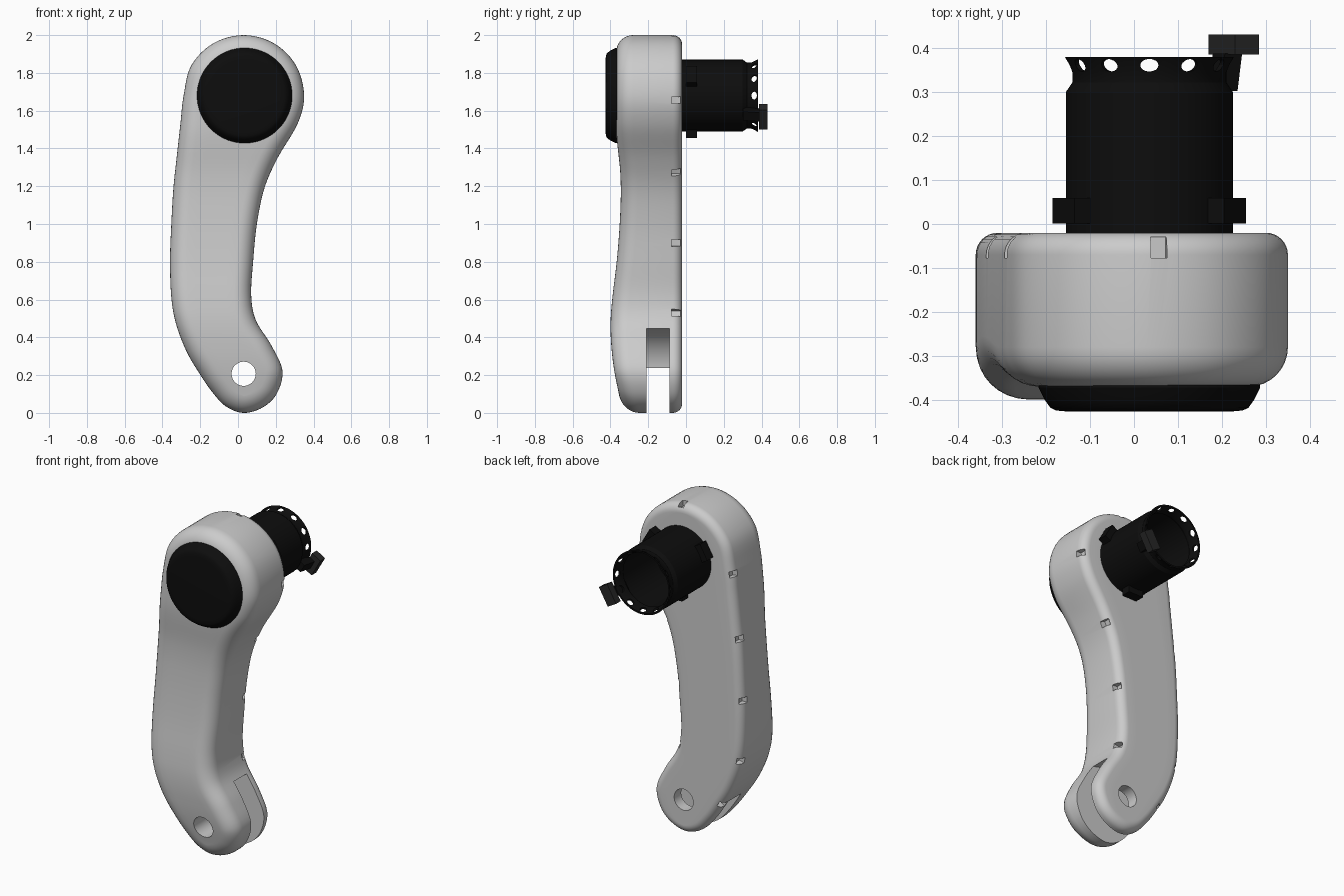
import bpy, bmesh, math
from mathutils import Vector, Matrix

if "Cube" in bpy.data.objects:
    bpy.data.objects.remove(bpy.data.objects["Cube"])

AX, AZ = 0.035, 1.68          # axis of the cap and tube
PX, PZ = 0.03, 0.207          # lower pivot hole

def material(name, v):
    m = bpy.data.materials.new(name)
    m.diffuse_color = (v, v, v, 1)
    m.use_nodes = True
    m.node_tree.nodes["Principled BSDF"].inputs["Base Color"].default_value = m.diffuse_color
    return m

black = material("black", 0.004)
charcoal = material("charcoal", 0.02)

def finish(bm, name, mat=None):
    bmesh.ops.recalc_face_normals(bm, faces=bm.faces)
    me = bpy.data.meshes.new(name)
    bm.to_mesh(me)
    bm.free()
    ob = bpy.data.objects.new(name, me)
    bpy.context.collection.objects.link(ob)
    if mat:
        me.materials.append(mat)
    return ob

def activate(ob):
    bpy.ops.object.select_all(action='DESELECT')
    ob.select_set(True)
    bpy.context.view_layer.objects.active = ob

def smooth(ob, deg=35):
    activate(ob)
    bpy.ops.object.shade_smooth_by_angle(angle=math.radians(deg))

def cut(ob, bm):
    cutter = finish(bm, "cutter")
    cutter.hide_render = True
    mod = ob.modifiers.new("cut", 'BOOLEAN')
    mod.operation, mod.solver, mod.object = 'DIFFERENCE', 'EXACT', cutter
    activate(ob)
    bpy.ops.object.modifier_apply(modifier=mod.name)
    bpy.data.objects.remove(cutter)

def add_box(bm, centre, size, angle=0.0):
    # box whose local x points along `angle` in the xz plane
    m = (Matrix.Translation(centre) @ Matrix.Rotation(-angle, 4, 'Y')
         @ Matrix.Diagonal((*size, 1)))
    return bmesh.ops.create_cube(bm, size=1, matrix=m)['verts']

def add_y_cylinder(bm, x, z, r, y0, y1, n=64):
    m = Matrix.Translation((x, (y0 + y1) / 2, z)) @ Matrix.Rotation(math.pi / 2, 4, 'X')
    bmesh.ops.create_cone(bm, cap_ends=True, segments=n, radius1=r, radius2=r,
                          depth=y1 - y0, matrix=m)

def lathe(profile, name, mat, closed, n=72):
    # spin an (r, y) profile about the cap axis
    bm = bmesh.new()
    rings = [[bm.verts.new((AX + r * math.cos(t), y, AZ + r * math.sin(t)))
              for t in (2 * math.pi * i / n for i in range(n))] for r, y in profile]
    pairs = list(zip(rings, rings[1:])) + ([(rings[-1], rings[0])] if closed else [])
    for a, b in pairs:
        for i in range(n):
            j = (i + 1) % n
            bm.faces.new((a[i], a[j], b[j], b[i]))
    if not closed:
        bm.faces.new(rings[0])
        bm.faces.new(rings[-1])
    return finish(bm, name, mat)

# Arm outline, right and left sides from top to bottom
right = [(.19, 1.957), (.307, 1.84), (.35, 1.68), (.315, 1.53), (.21, 1.35), (.14, 1.19),
         (.10, 1.0), (.08, .8), (.07, .62), (.095, .49), (.175, .36), (.235, .225),
         (.207, .105), (.133, .03)]
left = [(-.13, 1.957), (-.247, 1.84), (-.288, 1.68), (-.305, 1.53), (-.325, 1.35),
        (-.342, 1.19), (-.353, 1.0), (-.36, .8), (-.352, .6), (-.325, .46), (-.27, .32),
        (-.205, .21), (-.14, .115), (-.065, .035)]
ctrl = [Vector(p) for p in [(.03, 2.0)] + right + [(.03, 0)] + left[::-1]]
outline, K, S = [], len(ctrl), 6
for i in range(K):
    a, b, c, d = (ctrl[(i + k) % K] for k in (-1, 0, 1, 2))
    for s in range(S):
        t = s / S
        outline.append(0.5 * (2 * b + (c - a) * t + (2 * a - 5 * b + 4 * c - d) * t ** 2
                              + (3 * b - a - 3 * c + d) * t ** 3))
N = len(outline)
H = N // 2
normals = []
for i in range(N):
    d = outline[(i + 1) % N] - outline[i - 1]
    normals.append(Vector((-d.y, d.x)).normalized())

# Front surface depth along the height
depth = [(-.2, -.32), (0, -.335), (.1, -.355), (.25, -.387), (.45, -.403), (.6, -.392),
         (.8, -.366), (1, -.35), (1.2, -.343), (1.35, -.353), (1.45, -.37), (2.3, -.37)]

def front_y(z):
    def lin(q):
        for (z0, y0), (z1, y1) in zip(depth, depth[1:]):
            if q <= z1:
                return y0 + (y1 - y0) * (q - z0) / (z1 - z0)
    return sum(lin(z + k * .02) for k in range(-4, 5)) / 9

# Arm body: rounded rings from back to front, then caps
bm = bmesh.new()
RB, RF, BACK = .05, .09, -.02
if (outline[0] + normals[0] * .1).y > outline[0].y:
    normals = [-v for v in normals]      # point inward
rings = []
for front, r in ((False, RB), (True, RF)):
    for k in range(9):
        t = math.pi / 2 * k / 8
        u = t if front else math.pi / 2 - t
        ins, rise = r * (1 - math.cos(u)), r * (1 - math.sin(u))
        ring = []
        for p, nv in zip(outline, normals):
            q = p + nv * ins
            ring.append(bm.verts.new((q.x, front_y(q.y) + rise if front else BACK - rise, q.y)))
        rings.append(ring)
for a, b in zip(rings, rings[1:]):
    for i in range(N):
        j = (i + 1) % N
        bm.faces.new((a[i], a[j], b[j], b[i]))
M = 6
for ring, front in ((rings[0], False), (rings[-1], True)):
    rows = []
    for i in range(H + 1):
        if i in (0, H):
            rows.append([ring[i]] * (M + 1))
            continue
        row = [ring[i]]
        for k in range(1, M):
            q = ring[i].co.lerp(ring[N - i].co, k / M)
            row.append(bm.verts.new((q.x, front_y(q.z) if front else BACK, q.z)))
        rows.append(row + [ring[N - i]])
    for a, b in zip(rows, rows[1:]):
        for k in range(M):
            f = list(dict.fromkeys((a[k], a[k + 1], b[k + 1], b[k])))
            bm.faces.new(f)
arm = finish(bm, "arm_body")

# Lower fork slot and pivot hole
bm = bmesh.new()
add_y_cylinder(bm, PX, PZ, .255, -.21, -.088, 96)
cut(arm, bm)
bm = bmesh.new()
add_y_cylinder(bm, PX, PZ, .064, -.6, .2)
cut(arm, bm)

# Small notches along the back edge
bm = bmesh.new()
spots = [(side, z) for side in (0, 1) for z in (1.65, 1.28, .91, .53)] + [(1, .235)]
idx = [min(range(H) if s == 0 else range(H, N), key=lambda i: abs(outline[i].y - z))
       for s, z in spots]
idx.append(min(range(15), key=lambda i: abs(outline[i].x - .07)))
for i in idx:
    p, nv = outline[i], normals[i]
    add_box(bm, (p.x, -.053, p.y), (.07, .048, .036), math.atan2(nv.y, nv.x))
cut(arm, bm)
smooth(arm)

# Round front cap
cap = lathe([(.25, -.35), (.252, -.372), (.238, -.40), (.225, -.418), (.212, -.424),
             (.19, -.426)], "front_cap", black, False)
smooth(cap, 30)

# Hollow tube with perforated flared rim
tube = lathe([(.19, -.03), (.19, .30), (.175, .322), (.175, .345), (.192, .38),
              (.182, .38), (.164, .346), (.164, .32), (.178, .298), (.178, -.03)],
             "seat_tube", black, True)
bm = bmesh.new()
for k in range(12):
    a = math.pi / 6 * k
    m = (Matrix.Translation((AX + .18 * math.cos(a), .361, AZ + .18 * math.sin(a)))
         @ Matrix.Rotation(-a, 4, 'Y') @ Matrix.Rotation(math.pi / 2, 4, 'Y')
         @ Matrix.Diagonal((1.15, .8, 1, 1)))
    bmesh.ops.create_cone(bm, cap_ends=True, segments=16, radius1=.018, radius2=.018,
                          depth=.08, matrix=m)
cut(tube, bm)
smooth(tube, 30)
floor = lathe([(.18, -.03), (.18, -.01)], "tube_floor", black, False)
smooth(floor, 30)

def polar(r, a, y):
    return (AX + r * math.cos(a), y, AZ + r * math.sin(a))

# Three clips around the tube base
bm = bmesh.new()
for deg in (30, 150, 270):
    a = math.radians(deg)
    add_box(bm, polar(.203, a, .03), (.044, .058, .1), a)
finish(bm, "base_clips", black)

# Locking lever on the rim
a = math.radians(-30)
bm = bmesh.new()
add_box(bm, polar(.222, a, .408), (.064, .045, .119), a)
finish(bm, "lever_head", charcoal)
bm = bmesh.new()
vs = add_box(bm, polar(.205, a, .345), (.045, .085, .055), a)
for v in vs:                            # taper toward the tube
    if v.co.y < .33:
        v.co -= Vector((math.cos(a), 0, math.sin(a))) * .012
finish(bm, "lever_stem", black)
